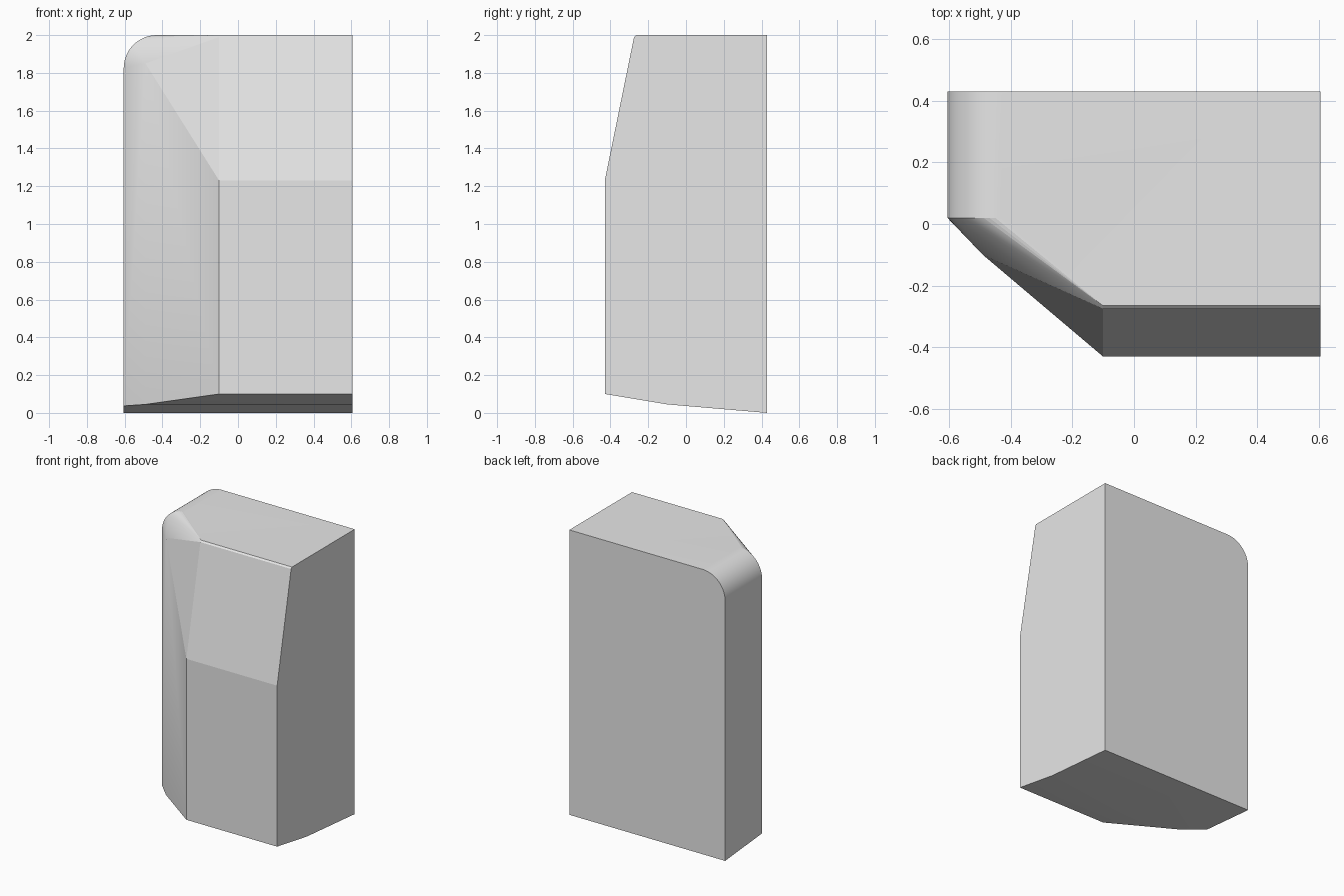
import bpy, bmesh, math

if "Cube" in bpy.data.objects:
    bpy.data.objects.remove(bpy.data.objects["Cube"])

# Flat grey material
grey = bpy.data.materials.new("light_grey")
grey.diffuse_color = (0.8, 0.8, 0.8, 1)
grey.use_nodes = True
grey.node_tree.nodes["Principled BSDF"].inputs["Base Color"].default_value = grey.diffuse_color

W, D, R = 0.605, 0.43, 0.175      # half width, half depth, corner radius
SHOULDER, CHAMFER = 0.02, -0.10   # y of the side wall end, x of the front face start
pts = []

# Rounded top left corner, running from the shoulder to the back
SEG = 14
for i in range(SEG + 1):
    a = math.pi / 2 * i / SEG
    x, z = -W + R - R * math.cos(a), 2 - R + R * math.sin(a)
    pts += [(x, SHOULDER, z), (x, D, z)]

# Flat right end, square at the back
pts += [(W, D, 2), (W, D, 0), (-W, D, 0)]

# Front face, upper slope and thin top lip
for x in (CHAMFER, W):
    pts += [(x, -D, 0.10), (x, -D, 1.23), (x, -0.275, 1.99), (x, -0.265, 2)]

# Faceted left corner and gently rising underside
pts += [(-0.49, -0.10, 1.85), (-0.49, -0.10, 0.045),
        (W, -0.10, 0.045), (-W, SHOULDER, 0.037)]

# Wrap the outline points into one solid
bm = bmesh.new()
for p in pts:
    bm.verts.new(p)
hull = bmesh.ops.convex_hull(bm, input=bm.verts[:])
loose = {g for k in ("geom_interior", "geom_unused") for g in hull[k]
         if isinstance(g, bmesh.types.BMVert)}
bmesh.ops.delete(bm, geom=list(loose), context='VERTS')
bmesh.ops.dissolve_limit(bm, angle_limit=math.radians(0.4),
                         verts=bm.verts[:], edges=bm.edges[:])
bmesh.ops.recalc_face_normals(bm, faces=bm.faces[:])
mesh = bpy.data.meshes.new("chamfered_block")
bm.to_mesh(mesh)
bm.free()
mesh.materials.append(grey)
block = bpy.data.objects.new("chamfered_block", mesh)
bpy.context.collection.objects.link(block)

# Smooth only the rounded corner, keep the planes crisp
bpy.context.view_layer.objects.active = block
block.select_set(True)
bpy.ops.object.shade_smooth_by_angle(angle=math.radians(9))
